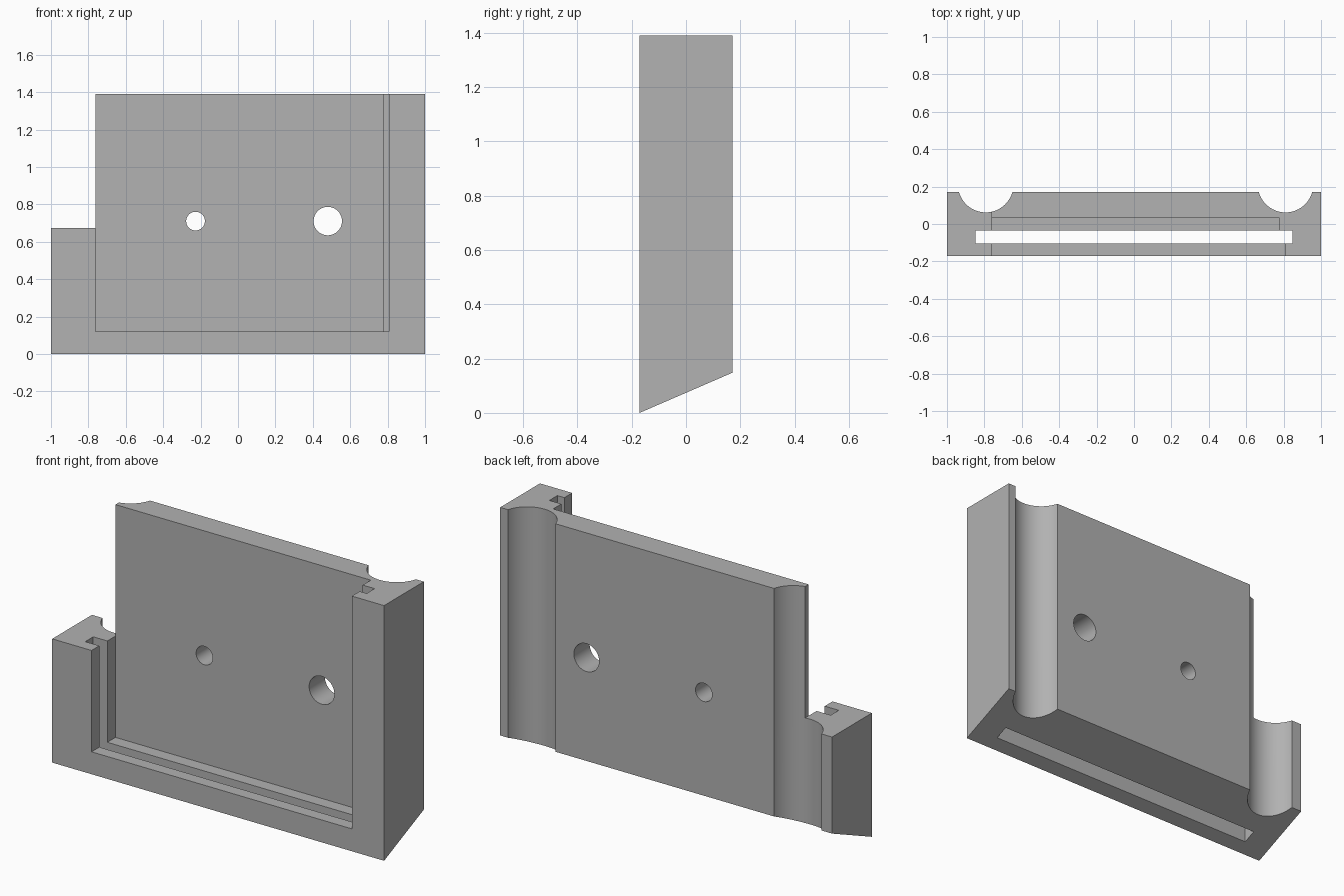
import bpy
import bmesh
import math
from mathutils import Matrix

cube = bpy.data.objects.get("Cube")
if cube:
    bpy.data.objects.remove(cube, do_unlink=True)

grey = bpy.data.materials.new("plain grey")
grey.use_nodes = True
colour = (0.445, 0.445, 0.445, 1)
grey.diffuse_color = colour
grey.node_tree.nodes["Principled BSDF"].inputs["Base Color"].default_value = colour


def link(name, bm):
    bmesh.ops.recalc_face_normals(bm, faces=bm.faces)
    mesh = bpy.data.meshes.new(name)
    bm.to_mesh(mesh)
    bm.free()
    mesh.materials.append(grey)
    obj = bpy.data.objects.new(name, mesh)
    bpy.context.collection.objects.link(obj)
    return obj


def prism(name, profile, x0, x1):
    """Extrude a (y, z) profile along x."""
    bm = bmesh.new()
    face = bm.faces.new([bm.verts.new((x0, y, z)) for y, z in profile])
    ext = bmesh.ops.extrude_face_region(bm, geom=[face])["geom"]
    for v in ext:
        if isinstance(v, bmesh.types.BMVert):
            v.co.x = x1
    return link(name, bm)


def box(name, x, y, z):
    return prism(name, [(y[0], z[0]), (y[1], z[0]), (y[1], z[1]), (y[0], z[1])], *x)


def cylinder(name, radius, location, rotation=Matrix()):
    bm = bmesh.new()
    bmesh.ops.create_cone(bm, cap_ends=True, segments=64, radius1=radius,
                          radius2=radius, depth=4,
                          matrix=Matrix.Translation(location) @ rotation)
    return link(name, bm)


D, H = 0.171, 1.39      # half depth and height
STEP_X = -0.763         # inner edge of the short side
FLOOR = 0.122           # pocket floor
MID = -0.07             # middle of the sliding slot

# Block with sloping underside
holder = prism("panel_holder", [(-D, 0), (D, 0.148), (D, H), (-D, H)], -1, 1)

along_y = Matrix.Rotation(math.pi / 2, 4, "X")
cutters = [
    # Short left side
    box("side_step_cutter", (-2, STEP_X), (-1, 1), (0.674, 3)),
    # Front opening, and the recess behind the slot
    box("opening_cutter", (STEP_X, 0.806), (-1, MID), (FLOOR, 3)),
    box("recess_cutter", (STEP_X, 0.776), (MID, 0.035), (FLOOR, 3)),
    # Sliding slot, open at top and bottom
    box("slot_cutter", (-0.848, 0.848), (-0.104, -0.035), (-1, 3)),
    # Rounded channels down the back
    cylinder("channel_cutter_right", 0.148, (-0.793, 0.21, 0.7)),
    cylinder("channel_cutter_left", 0.148, (0.81, 0.21, 0.7)),
    # Holes through the back panel
    cylinder("small_hole_cutter", 0.05, (-0.227, 0, 0.711), along_y),
    cylinder("large_hole_cutter", 0.076, (0.48, 0, 0.711), along_y),
]

bpy.ops.object.select_all(action="DESELECT")
holder.select_set(True)
bpy.context.view_layer.objects.active = holder
for cutter in cutters:
    mod = holder.modifiers.new(cutter.name, "BOOLEAN")
    mod.operation = "DIFFERENCE"
    mod.solver = "EXACT"
    mod.object = cutter
    bpy.ops.object.modifier_apply(modifier=mod.name)
    bpy.data.objects.remove(cutter, do_unlink=True)

bpy.ops.object.shade_smooth_by_angle(angle=math.radians(30))
